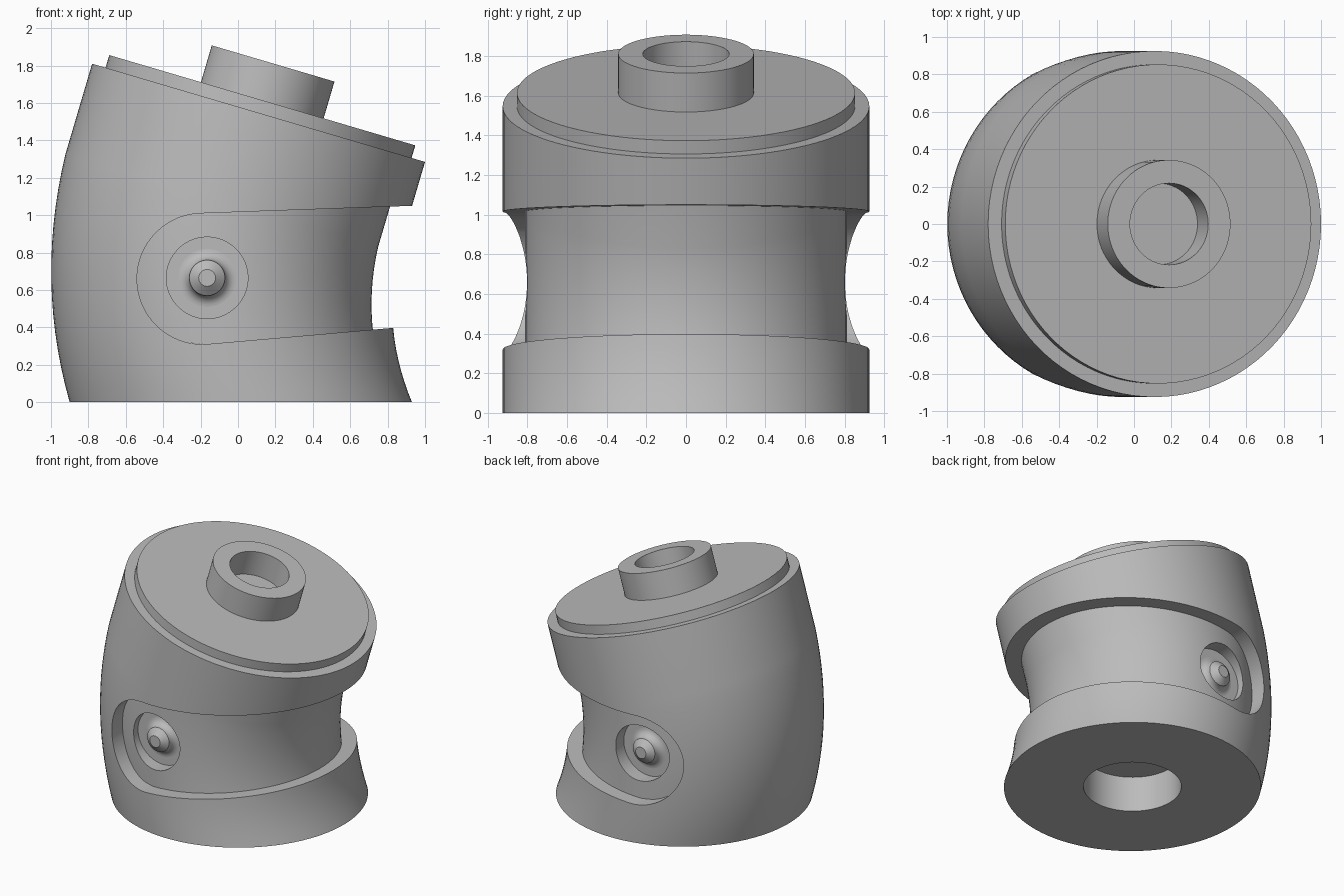
import bpy, bmesh, math
from mathutils import Vector, Matrix

cube = bpy.data.objects.get("Cube")
if cube:
    bpy.data.objects.remove(cube, do_unlink=True)

SEG = 96
TILT = math.atan2(0.525, 1.78)
AXIS = Vector((math.sin(TILT), 0, math.cos(TILT)))

grey = bpy.data.materials.new("plain grey")
grey.use_nodes = True
COLOUR = (0.5, 0.5, 0.5, 1)
grey.diffuse_color = COLOUR
grey.node_tree.nodes["Principled BSDF"].inputs["Base Color"].default_value = COLOUR


def make(name, bm):
    bmesh.ops.recalc_face_normals(bm, faces=bm.faces)
    mesh = bpy.data.meshes.new(name)
    bm.to_mesh(mesh)
    bm.free()
    mesh.materials.append(grey)
    ob = bpy.data.objects.new(name, mesh)
    bpy.context.collection.objects.link(ob)
    return ob


def loft(name, rings, caps=True):
    """Skin a list of closed point rings."""
    bm = bmesh.new()
    loops = [[bm.verts.new(p) for p in ring] for ring in rings]
    for a, b in zip(loops, loops[1:]):
        for i in range(len(a)):
            j = (i + 1) % len(a)
            bm.faces.new((a[i], a[j], b[j], b[i]))
    if caps:
        bm.faces.new(loops[0])
        bm.faces.new(loops[-1])
    return make(name, bm)


def lathe(name, profile, matrix):
    """Revolve (radius, height) points about local z."""
    turns = [2 * math.pi * i / SEG for i in range(SEG)]
    return loft(name, [[matrix @ Vector((r * math.cos(a), r * math.sin(a), h)) for a in turns]
                       for r, h in profile])


def cut(target, cutter):
    cutter.hide_render = True
    cutter.hide_set(True)
    mod = target.modifiers.new("cut", 'BOOLEAN')
    mod.operation = 'DIFFERENCE'
    mod.solver = 'EXACT'
    mod.object = cutter
    bpy.context.view_layer.objects.active = target
    bpy.ops.object.modifier_apply(modifier=mod.name)


def smooth(ob):
    bpy.ops.object.select_all(action='DESELECT')
    ob.select_set(True)
    bpy.context.view_layer.objects.active = ob
    bpy.ops.object.shade_smooth_by_angle(angle=math.radians(30))


def bend(p0, c, p1, t):
    p0, c, p1 = Vector(p0), Vector(c), Vector(p1)
    return p0 * (1 - t) ** 2 + c * 2 * t * (1 - t) + p1 * t * t


# Bent barrel: curved lower half, straight tilted collar
STEPS = 14
sections = [(bend((-0.90, 0), (-1.085, 0.65), (-0.923, 1.325), i / STEPS),
             bend((0.93, 0), (0.765, 0.40), (0.857, 0.80), i / STEPS)) for i in range(STEPS + 1)]
sections.append((Vector((-0.78, 1.81)), Vector((1.0, 1.285))))


def section_ring(pair, inset):
    mid, half = (pair[0] + pair[1]) / 2, (pair[1] - pair[0]) / 2
    half = half * (1 - inset / half.length)
    ring = []
    for i in range(SEG):
        a = 2 * math.pi * i / SEG
        p = mid + half * math.cos(a)
        ring.append((p.x, (0.925 - inset) * math.sin(a), p.y))
    return ring


body = loft("bent_body", [section_ring(s, 0) for s in sections])
core = loft("neck_core", [section_ring(s, 0.112) for s in sections[4:]][:-1]
            + [section_ring([(a + b) / 2 for a, b in zip(*sections[-2:])], 0.112)])

# Round-ended slot wrapping the low side
arc = [math.radians(92 + 183 * i / 40) for i in range(41)]
outline = [(1.2, 1.06)] + [(-0.19 + 0.35 * math.cos(a), 0.66 + 0.35 * math.sin(a)) for a in arc] + [(1.2, 0.43)]
cut(body, loft("slot_cutter", [[(x, y, z) for x, z in outline] for y in (-1.2, 1.2)]))

# Blind bore under the base
bore = [(0.35, -0.2), (0.35, 0.28)]
base = Matrix.Translation((0.015, 0, 0))
cut(body, lathe("bore_cutter", bore, base))
cut(core, lathe("core_bore_cutter", bore, base))

# Side pockets with a flared pivot knob in each
for side, name in ((-1, "front"), (1, "back")):
    place = Matrix.Translation((-0.165, 0, 0.665)) @ Matrix.Rotation(-side * math.pi / 2, 4, 'X')
    cut(core, lathe(name + "_pocket_cutter", [(0.218, 0.70), (0.218, 1.0)], place))
    flare = [(0.095 + 0.06 * (1 - math.sin(a)), 0.70 + 0.06 * (1 - math.cos(a)))
             for a in [math.pi / 2 * i / 8 for i in range(9)]]
    smooth(lathe(name + "_knob", [(0.155, 0.69)] + flare + [(0.045, 0.80)], place))

# Raised top plate and hollow spigot
top = Matrix.Translation((0.11, 0, 1.5475)) @ Matrix.Rotation(TILT, 4, 'Y')
smooth(lathe("top_plate", [(0.853, -0.05), (0.853, 0.07)], top))
smooth(lathe("top_spigot", [(0.342, 0.05), (0.342, 0.275), (0.218, 0.275), (0.218, 0.072)], top))

smooth(body)
smooth(core)
